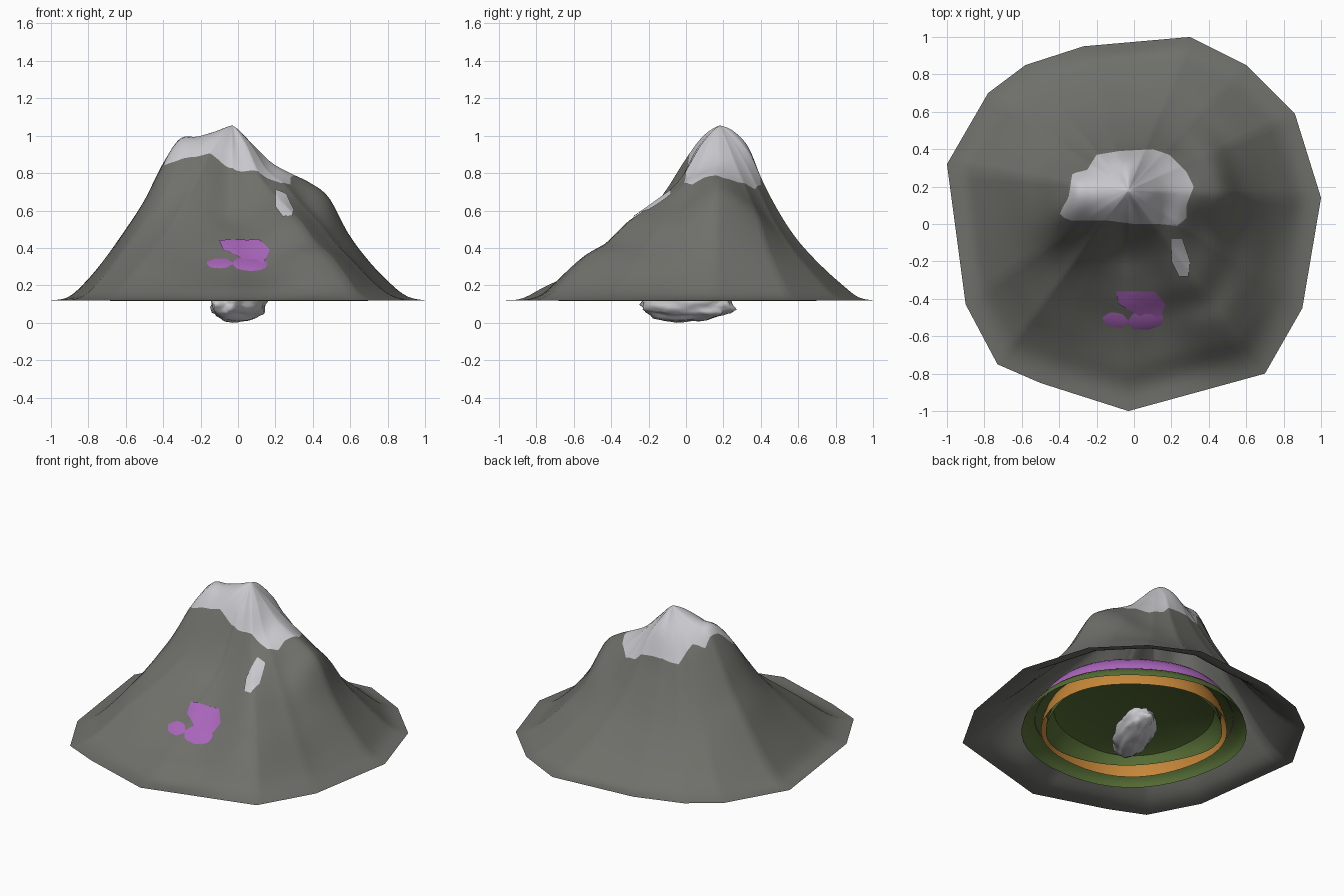
import bpy, bmesh, math
from mathutils import Matrix, Vector, noise

if "Cube" in bpy.data.objects:
    bpy.data.objects.remove(bpy.data.objects["Cube"], do_unlink=True)


def material(name, r, g, b):
    m = bpy.data.materials.new(name)
    m.use_nodes = True
    m.diffuse_color = (r, g, b, 1)
    m.node_tree.nodes["Principled BSDF"].inputs["Base Color"].default_value = (r, g, b, 1)
    return m


GREY = material("rock grey", .16, .16, .145)
SNOW = material("snow white", .58, .58, .61)
PURPLE = material("purple", .4, .13, .5)
GREEN = material("moss green", .09, .15, .035)
ORANGE = material("orange", .56, .24, .04)

# Ground outline, snow outline, summit and floor level of the mountain
OUTLINE = [(1, .14), (.86, .59), (.6, .85), (.3, 1), (-.27, .95), (-.58, .85), (-.78, .7),
           (-1, .32), (-.9, -.43), (-.73, -.75), (-.5, -.85), (-.03, -1), (.7, -.8), (.9, -.45)]
CAP_OUTLINE = [(.32, .2), (.28, .28), (.19, .37), (.1, .4), (-.08, .39), (-.2, .37), (-.25, .29),
               (-.33, .27), (-.35, .14), (-.4, .06), (-.36, .02), (-.15, .02), (0, 0), (.13, 0),
               (.23, -.01), (.28, .03), (.28, .1)]
SUMMIT = Vector((-.03, .18))
PEAK, FLOOR = 1.055, .12

# Bearing in degrees: slope heights in hundredths from summit to rim
SLOPES = {
    0: (96, 86, 80, 75, 67, 48, 34, 23, 14.5),
    45: (97, 86, 73, 59, 48, 38, 30, 22, 15),
    90: (102, 93, 73, 58, 45, 35, 26, 19, 13),
    135: (100, 91, 77, 62, 49, 38, 29, 21, 15),
    175: (102, 99, 97, 81, 63, 49, 35, 23, 14),
    200: (102, 98, 95, 84, 66, 51, 37, 25, 15),
    228: (100, 89, 75, 62, 51, 42, 33, 23, 15),
    265: (94, 72, 57, 49, 41, 32, 25, 19, 13),
    284: (93, 74, 60, 51, 43, 33, 26, 20, 13),
    302: (95, 78, 67, 60, 53, 43, 37, 28, 17),
    330: (96, 82, 75, 64, 54, 42, 32, 22, 15),
}
BEARINGS = sorted(SLOPES)


def profile(bearing, t):
    """Smooth curve through the heights of one slope."""
    z = [PEAK] + [h / 100 for h in SLOPES[bearing]] + [FLOOR]
    i = min(int(t * 10), 9)
    f = t * 10 - i
    a, b, c, d = z[max(i - 1, 0)], z[i], z[i + 1], z[min(i + 2, 10)]
    return b + f / 2 * (c - a + f * (2 * a - 5 * b + 4 * c - d + f * (3 * (b - c) + d - a)))


def slope_height(angle, t):
    """Smooth blend of the slopes around the summit."""
    deg, n = math.degrees(angle) % 360, len(BEARINGS)
    i = max(k for k, b in enumerate(BEARINGS) if b <= deg)
    near = [BEARINGS[(i + k) % n] for k in (-1, 0, 1, 2)]
    a, b, c, d = [profile(k, t) for k in near]
    before, span, after = [(q - p) % 360 for p, q in zip(near, near[1:])]
    f = (deg - near[1]) / span
    m, k = (c - a) * span / (before + span), (d - b) * span / (span + after)
    return b + f * (m + f * (3 * (c - b) - 2 * m - k + f * (2 * (b - c) + m + k)))


def reach(outline, d):
    """How many times d fits between the summit and an outline."""
    for a, b in zip(outline, outline[1:] + outline[:1]):
        a, e = Vector(a) - SUMMIT, Vector(b) - Vector(a)
        det = d.cross(e)
        if abs(det) > 1e-9:
            far, s = a.cross(e) / det, a.cross(d) / det
            if far > 0 and -1e-6 <= s <= 1 + 1e-6:
                return far
    return 1


def height(p):
    """Height of the mountain at a ground point."""
    d = Vector(p) - SUMMIT
    return slope_height(math.atan2(d.y, d.x), min(1 / reach(OUTLINE, d), 1))


def make(name, bm, mats):
    bmesh.ops.recalc_face_normals(bm, faces=bm.faces)
    mesh = bpy.data.meshes.new(name)
    bm.to_mesh(mesh)
    bm.free()
    for m in mats:
        mesh.materials.append(m)
    for f in mesh.polygons:
        f.use_smooth = True
    bpy.context.collection.objects.link(bpy.data.objects.new(name, mesh))


def loft(name, spokes, centre, mats, upper=0):
    """Skin radial spokes around a centre; rings inside 'upper' use the second material."""
    bm = bmesh.new()
    top = bm.verts.new(centre)
    grid = [[bm.verts.new(p) for p in s] for s in spokes]
    for a, b in zip(grid, grid[1:] + grid[:1]):
        bm.faces.new((top, a[0], b[0])).material_index = int(upper > 0)
        for k in range(len(a) - 1):
            f = bm.faces.new((a[k], a[k + 1], b[k + 1], b[k]))
            f.material_index = int(k + 1 < upper)
    make(name, bm, mats)


def resample(outline, n):
    pts = [Vector(p) for p in outline]
    return [a.lerp(b, k / n) for a, b in zip(pts, pts[1:] + pts[:1]) for k in range(n)]


# Mountain shell with a snow cap that ends on a clean ring
CAP, LOWER = 14, 30
spokes = []
for rim in resample(OUTLINE, 10):
    d = rim - SUMMIT
    angle = math.atan2(d.y, d.x)
    edge = reach(CAP_OUTLINE, d)
    steps = [edge * (k + 1) / CAP for k in range(CAP)]
    steps += [edge + (1 - edge) * (k + 1) / LOWER for k in range(LOWER)]
    spokes.append([(*(SUMMIT + d * t), slope_height(angle, t)) for t in steps])
loft("mountain", spokes, (*SUMMIT, PEAK), [GREY, SNOW], CAP)


def patch(name, outline, mat, lift=.008):
    """Thin patch that hugs the mountainside."""
    pts = resample(outline, 4)
    c = sum(pts, Vector((0, 0))) / len(pts)
    rays = []
    for p in pts:
        ring = [c.lerp(p, (k + 1) / 5) for k in range(5)]
        rays.append([(*q, height(q) + lift) for q in ring])
    loft(name, rays, (*c, height(c) + lift), [mat])


patch("snow_patch", [(.2, -.08), (.26, -.08), (.3, -.2), (.29, -.28), (.24, -.28), (.2, -.2)], SNOW)
patch("purple_outcrop", [(-.1, -.36), (.11, -.36), (.17, -.43), (.13, -.52), (.06, -.51),
                         (-.08, -.43)], PURPLE)


def dome(name, radius, base, rise, mat, wave=0):
    """Open, slightly uneven dome inside the mountain, with an optional wavy lip."""
    rays = []
    for i in range(48):
        a = math.tau * i / 48
        r = radius * (1 + .012 * math.sin(5 * a) + .008 * math.cos(3 * a))
        ray = []
        for k in range(1, 13):
            u = math.pi / 2 * k / 12
            lip = wave * math.sin(2 * a) * math.sin(u) ** 6
            ray.append((r * math.sin(u) * math.cos(a), r * math.sin(u) * math.sin(a),
                        base + rise * math.cos(u) + lip))
        rays.append(ray)
    loft(name, rays, (0, 0, base + rise), [mat])


# Nested layers under the mountain
dome("purple_layer", .61, .2, .24, PURPLE)
dome("outer_green_layer", .69, .115, .2, GREEN)
dome("orange_layer", .57, .12, .36, ORANGE)
dome("inner_green_layer", .54, .15, .3, GREEN, .035)

# Lumpy boulder hanging in the middle, turned a little off the long axis
bm = bmesh.new()
bmesh.ops.create_icosphere(bm, subdivisions=4, radius=1)
turn = Matrix.Rotation(math.radians(-20), 3, "Z")
for v in bm.verts:
    n = v.co.normalized()
    lump = 1 + .16 * noise.noise(n * 2.2) + .07 * noise.noise(n * 6)
    v.co = turn @ Vector((n.x * .11, n.y * .28, n.z * .1)) * lump
for axis, (low, high) in enumerate([(-.15, .16), (-.25, .27), (0, .2)]):
    values = [v.co[axis] for v in bm.verts]
    start, span = min(values), max(values) - min(values)
    for v in bm.verts:
        v.co[axis] = low + (v.co[axis] - start) / span * (high - low)
make("boulder", bm, [SNOW])
